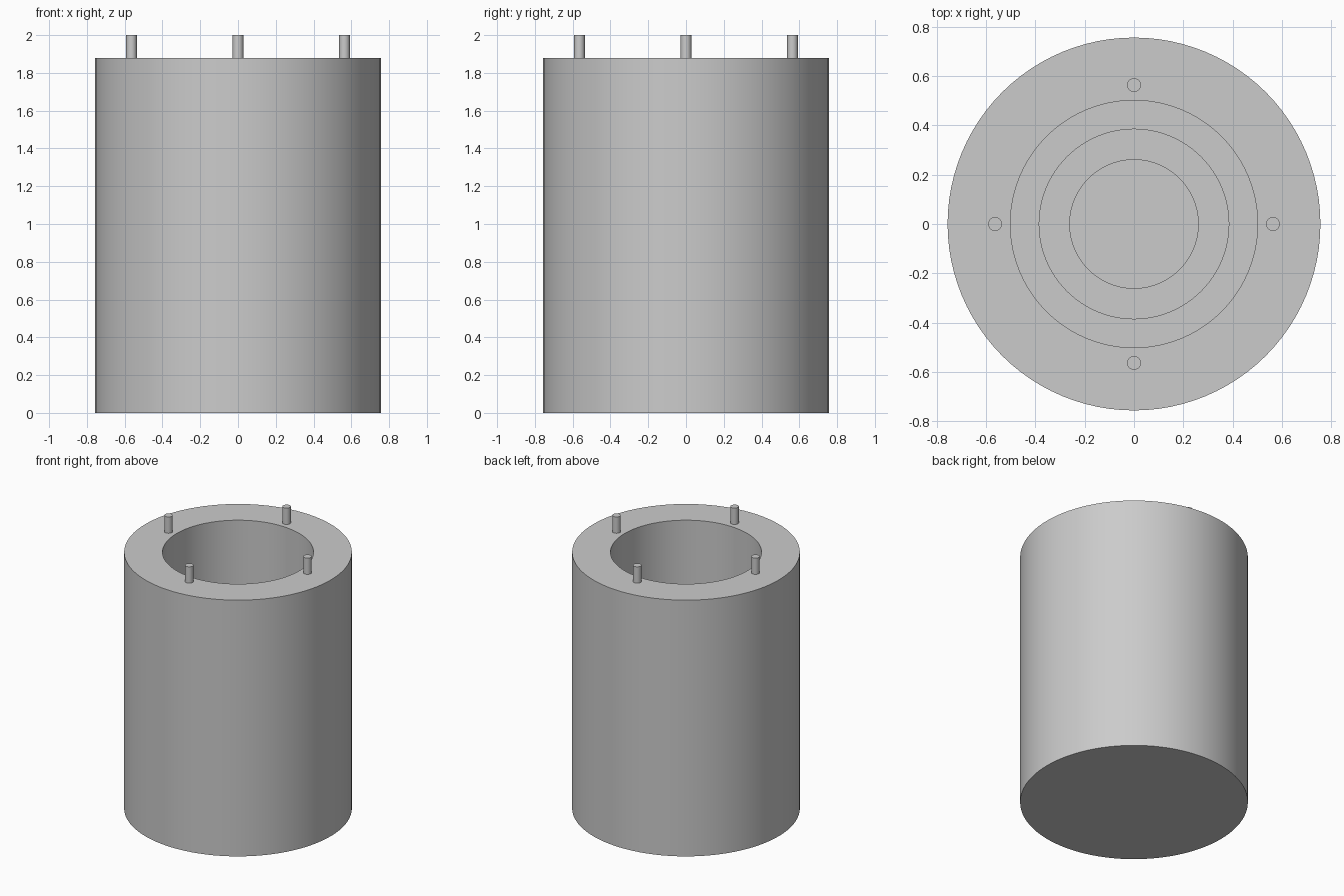
import bpy, bmesh, math
from mathutils import Matrix

default = bpy.data.objects.get("Cube")
if default:
    bpy.data.objects.remove(default, do_unlink=True)

BODY_TOP = 1.88
PIN_TOP = 2.0
PIN_CIRCLE = 0.564

# Single neutral grey for every part
grey = bpy.data.materials.new("plain grey")
grey.use_nodes = True
color = (0.6, 0.6, 0.6, 1)
grey.diffuse_color = color
grey.node_tree.nodes["Principled BSDF"].inputs["Base Color"].default_value = color


def lathe(name, profile, segments, location=(0, 0, 0)):
    """Revolve a (radius, height) profile around the vertical axis."""
    bm = bmesh.new()
    verts = [bm.verts.new((r, 0, z)) for r, z in profile]
    edges = [bm.edges.new(pair) for pair in zip(verts, verts[1:])]
    bmesh.ops.spin(bm, geom=verts + edges, cent=(0, 0, 0), axis=(0, 0, 1),
                   angle=math.tau, steps=segments, use_duplicate=False)
    bmesh.ops.remove_doubles(bm, verts=bm.verts, dist=1e-5)
    bmesh.ops.recalc_face_normals(bm, faces=bm.faces)
    mesh = bpy.data.meshes.new(name)
    bm.to_mesh(mesh)
    bm.free()
    mesh.materials.append(grey)
    obj = bpy.data.objects.new(name, mesh)
    obj.location = location
    bpy.context.collection.objects.link(obj)
    bpy.ops.object.select_all(action="DESELECT")
    obj.select_set(True)
    bpy.context.view_layer.objects.active = obj
    bpy.ops.object.shade_smooth_by_angle(angle=math.radians(30))
    return obj


# Thick-walled body with a stepped blind bore
lathe("stepped_body", [
    (0, 0), (0.757, 0), (0.757, BODY_TOP), (0.502, BODY_TOP),
    (0.502, 0.75), (0.385, 0.75), (0.385, 0.5),
    (0.261, 0.5), (0.261, 0.25), (0, 0.25),
], 96)

# Four locating pins around the rim
pin_profile = [(0, BODY_TOP - 0.02), (0.028, BODY_TOP - 0.02), (0.028, PIN_TOP), (0, PIN_TOP)]
for side, turn in zip(("left", "back", "right", "front"), range(4)):
    spot = Matrix.Rotation(turn * math.pi / 2, 3, "Z").col[0] * PIN_CIRCLE
    lathe(side + "_rim_pin", pin_profile, 32, spot)
